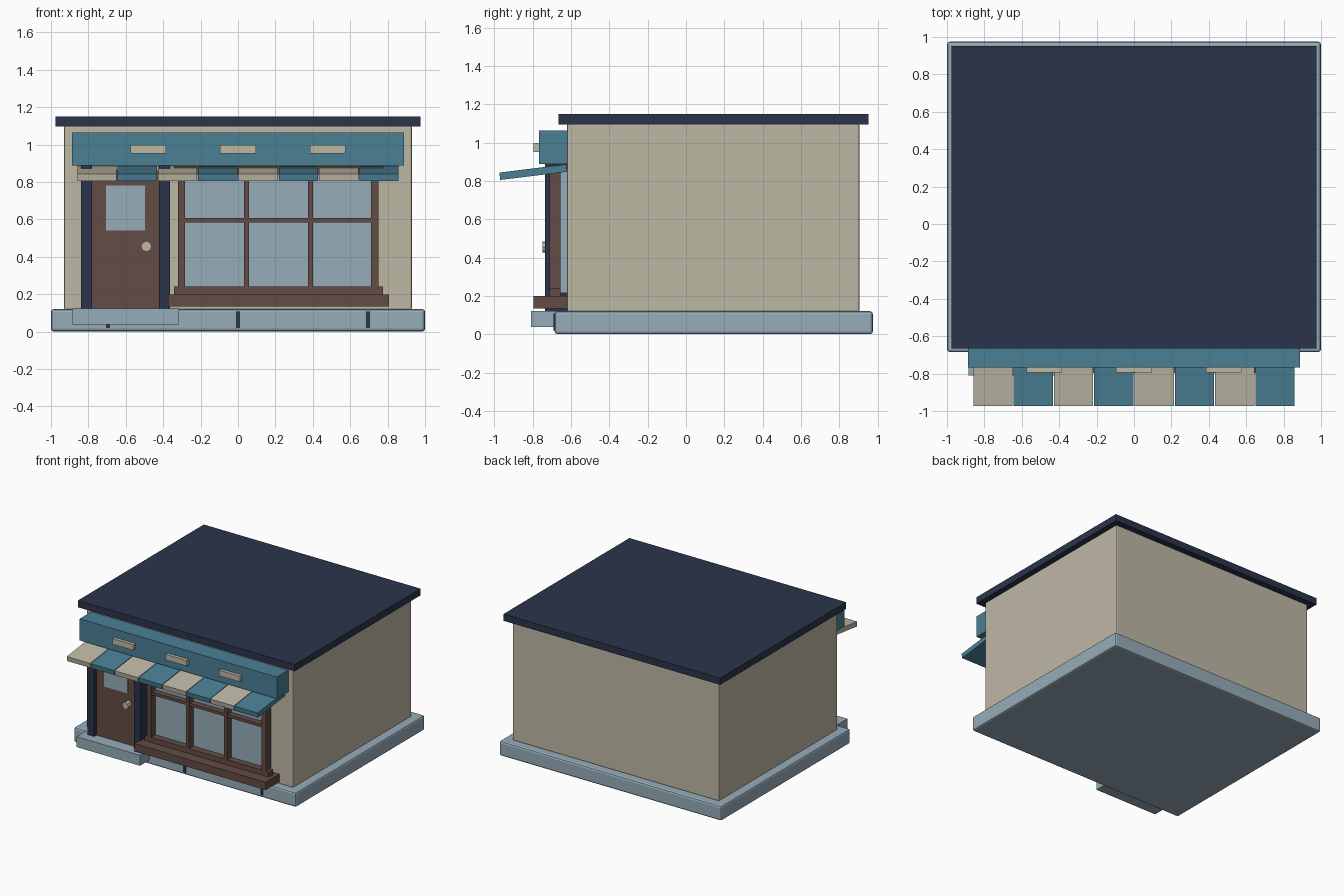
import bpy, math

if "Cube" in bpy.data.objects:
    bpy.data.objects.remove(bpy.data.objects["Cube"])


def material(name, rgb):
    m = bpy.data.materials.new(name)
    m.diffuse_color = (*rgb, 1)
    m.use_nodes = True
    m.node_tree.nodes["Principled BSDF"].inputs["Base Color"].default_value = m.diffuse_color
    return m


CREAM = material("cream", (0.515, 0.479, 0.376))
TEAL = material("teal blue", (0.070, 0.216, 0.305))
PALE = material("pale blue", (0.305, 0.413, 0.485))
NAVY = material("navy", (0.024, 0.034, 0.069))
BROWN = material("brown", (0.127, 0.072, 0.058))


def box(name, mat, x, y, z, bevel=0, tilt=0):
    """Box from (min, max) ranges, optionally bevelled or tilted about x."""
    bpy.ops.mesh.primitive_cube_add(size=1, location=[sum(r) / 2 for r in (x, y, z)])
    ob = bpy.context.object
    ob.name = name
    ob.scale = [r[1] - r[0] for r in (x, y, z)]
    bpy.ops.object.transform_apply(location=False, rotation=False, scale=True)
    ob.rotation_euler.x = tilt
    ob.data.materials.append(mat)
    if bevel:
        b = ob.modifiers.new("bevel", 'BEVEL')
        b.width = bevel
        b.segments = 2
    return ob


# Main building
box("base", PALE, (-1, 1), (-0.685, 0.975), (0, 0.12), 0.015)
box("walls", CREAM, (-0.93, 0.93), (-0.62, 0.905), (0.115, 1.1), 0.01)
box("roof", NAVY, (-0.975, 0.975), (-0.665, 0.953), (1.095, 1.15))

# Base joints and door step
for i, x in enumerate((-0.695, 0, 0.695)):
    box(f"base_joint_{i}", NAVY, (x - 0.01, x + 0.01), (-0.692, -0.67), (0.02, 0.107))
box("door_step", PALE, (-0.885, -0.315), (-0.81, -0.62), (0.037, 0.122))

# Door
box("door", BROWN, (-0.785, -0.418), (-0.705, -0.61), (0.118, 0.86))
box("door_glass", PALE, (-0.706, -0.497), (-0.713, -0.704), (0.54, 0.78))
for side, x in (("left", -0.81), ("right", -0.393)):
    box(f"door_post_{side}", NAVY, (x - 0.03, x + 0.03), (-0.735, -0.61), (0.118, 0.888))
bpy.ops.mesh.primitive_cylinder_add(vertices=8, radius=0.029, depth=0.05,
                                    location=(-0.49, -0.725, 0.455),
                                    rotation=(math.pi / 2, 0, 0))
knob = bpy.context.object
knob.name = "door_knob"
knob.data.materials.append(CREAM)

# Shop window
FRAME_Y = (-0.712, -0.654)
box("window_glass", PALE, (-0.3, 0.73), (-0.657, -0.61), (0.215, 0.86))
for i, (a, b) in enumerate(((-0.32, -0.283), (0.71, 0.75), (0.031, 0.058), (0.374, 0.401))):
    box(f"window_upright_{i}", BROWN, (a, b), FRAME_Y, (0.2, 0.875))
box("window_crossbar", BROWN, (-0.3, 0.73), (-0.705, -0.654), (0.583, 0.606))
box("window_bottom_rail", BROWN, (-0.342, 0.775), FRAME_Y, (0.19, 0.24))
box("window_top_rail", BROWN, (-0.342, 0.775), FRAME_Y, (0.84, 0.882))
box("window_sill", BROWN, (-0.374, 0.807), (-0.797, -0.61), (0.135, 0.198))

# Fascia board with blank plaques
box("fascia", TEAL, (-0.887, 0.887), (-0.768, -0.61), (0.888, 1.064))
for i, x in enumerate((-0.48, 0, 0.48)):
    box(f"plaque_{i}", CREAM, (x - 0.095, x + 0.095), (-0.795, -0.76), (0.952, 0.997))

# Striped awning
for i in range(8):
    x = -0.7543 + i * 0.2155
    box(f"awning_stripe_{i}", TEAL if i % 2 else CREAM, (x - 0.105, x + 0.105),
        (-0.973, -0.622), (0.826, 0.865), tilt=math.radians(7))
